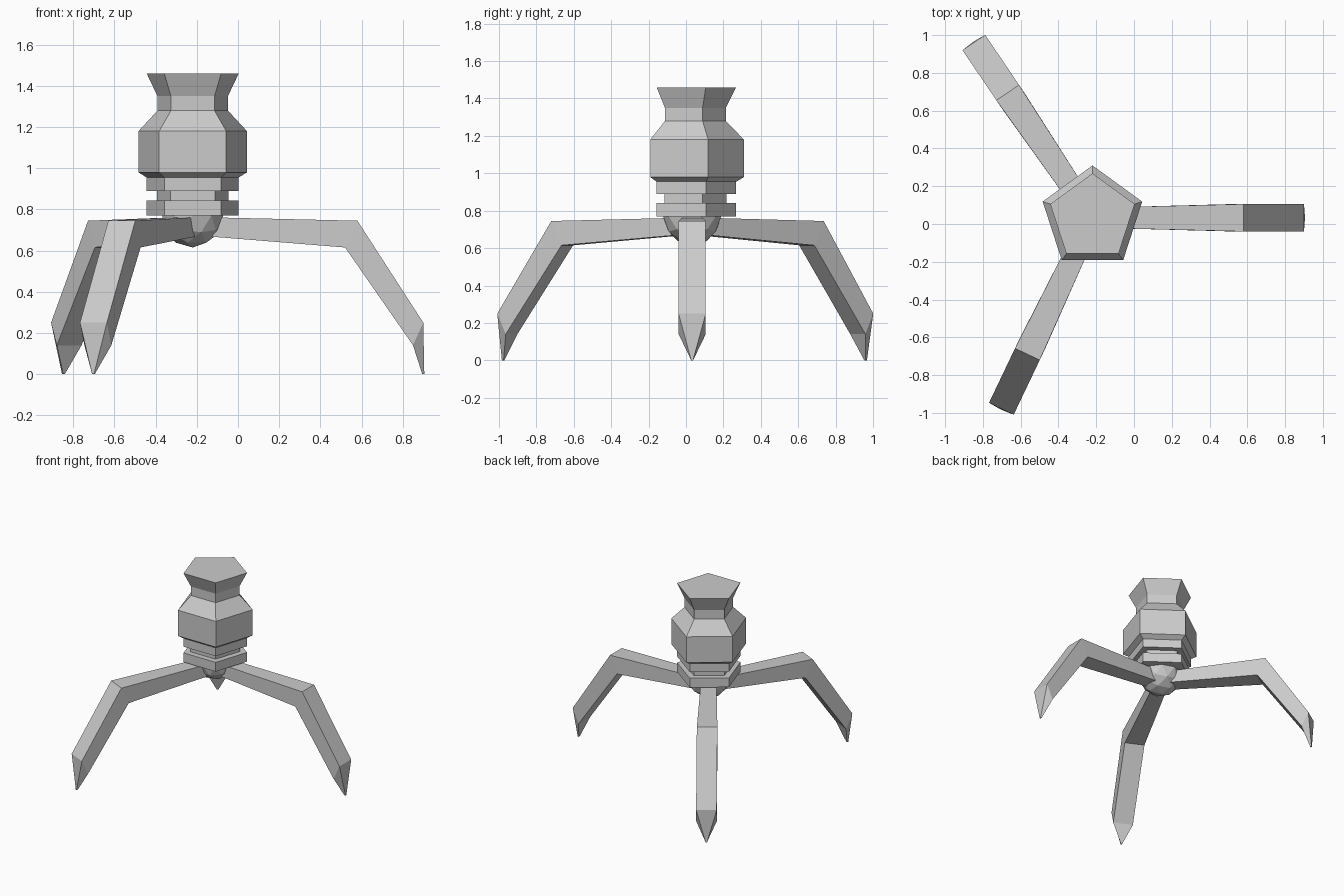
import bpy, bmesh
from math import cos, sin, radians, tau
from mathutils import Matrix, Vector

cube = bpy.data.objects.get("Cube")
if cube:
    bpy.data.objects.remove(cube, do_unlink=True)

HUB = Vector((-0.22, 0.033, 0))  # vertical axis of the body

grey = bpy.data.materials.new("plain_grey")
grey.use_nodes = True
colour = (0.6, 0.6, 0.6, 1)
grey.diffuse_color = colour
grey.node_tree.nodes["Principled BSDF"].inputs["Base Color"].default_value = colour


def add_object(name, bm):
    bmesh.ops.recalc_face_normals(bm, faces=bm.faces)
    mesh = bpy.data.meshes.new(name)
    bm.to_mesh(mesh)
    bm.free()
    mesh.materials.append(grey)
    obj = bpy.data.objects.new(name, mesh)
    bpy.context.collection.objects.link(obj)
    obj.location = HUB
    return obj


def loft(name, rings):
    """Skin a row of closed rings and cap both ends."""
    bm = bmesh.new()
    loops = [[bm.verts.new(p) for p in ring] for ring in rings]
    n = len(loops[0])
    for a, b in zip(loops, loops[1:]):
        for i in range(n):
            j = (i + 1) % n
            bm.faces.new((a[i], a[j], b[j], b[i]))
    bm.faces.new(loops[0])
    bm.faces.new(loops[-1])
    return add_object(name, bm)


def pentagon(radius, z):
    angles = [radians(90) + tau * i / 5 for i in range(5)]
    return [(radius * cos(a), radius * sin(a), z) for a in angles]


def turned(name, profile):
    return loft(name, [pentagon(r, z) for r, z in profile])


# Five-sided body with flared top, neck and wide drum
turned("body", [(0.235, 0.955), (0.277, 0.98), (0.277, 1.18),
                (0.18, 1.28), (0.18, 1.35), (0.235, 1.46)])

# Stacked collars below the drum
turned("upper_collar", [(0.235, 0.89), (0.235, 0.955)])
turned("collar_core", [(0.183, 0.84), (0.183, 0.895)])
turned("lower_collar", [(0.235, 0.77), (0.235, 0.842)])

# Faceted ball joint
bm = bmesh.new()
bmesh.ops.create_icosphere(bm, subdivisions=2, radius=0.155,
                           matrix=Matrix.Translation((0, 0, 0.77)))
add_object("ball_joint", bm)

# Bent legs: outer point, inner point (distance, height) and half width
LEG = [((0.06, 0.762), (0.06, 0.67), 0.054),
       ((0.80, 0.745), (0.74, 0.615), 0.0725),
       ((1.12, 0.25), (1.07, 0.14), 0.0725),
       ((1.125, 0), (1.115, 0), 0.005)]


def leg_ring(outer, inner, w):
    return [(outer[0], -w, outer[1]), (outer[0], w, outer[1]),
            (inner[0], w, inner[1]), (inner[0], -w, inner[1])]


for name, angle in (("left_leg", 0), ("back_leg", 124.1), ("front_leg", 244.5)):
    leg = loft(name, [leg_ring(*section) for section in LEG])
    leg.rotation_euler.z = radians(angle)
